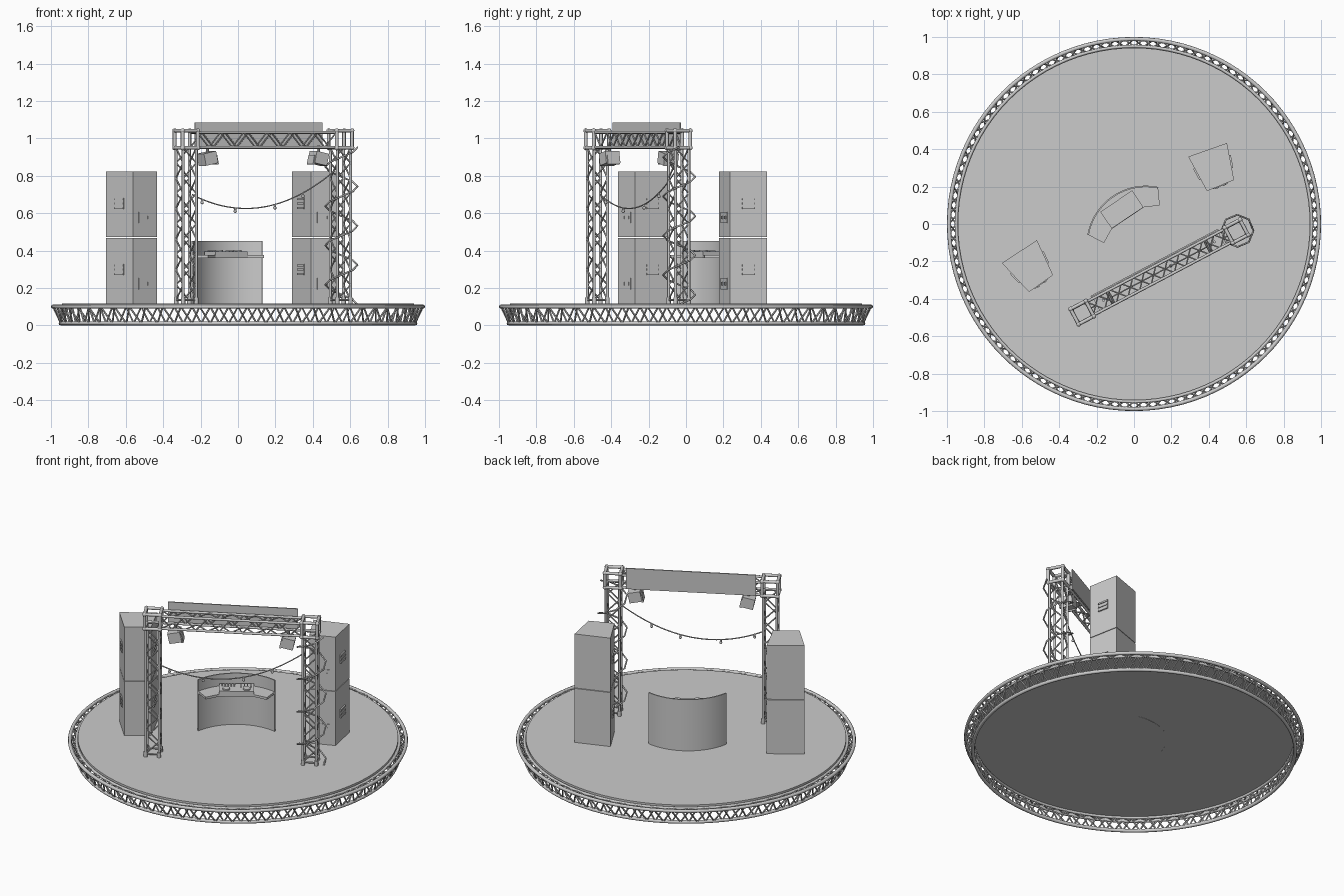
import bpy, bmesh
from math import sin, cos, pi, radians
from mathutils import Vector, Matrix

if "Cube" in bpy.data.objects:
    bpy.data.objects.remove(bpy.data.objects["Cube"])

STAGE = radians(27.8)   # gantry rotation
BOOTH = radians(34)     # booth rotation
DECK = 0.118


def finish(bm, name, smooth=False):
    bmesh.ops.recalc_face_normals(bm, faces=bm.faces)
    me = bpy.data.meshes.new(name)
    bm.to_mesh(me)
    bm.free()
    ob = bpy.data.objects.new(name, me)
    bpy.context.collection.objects.link(ob)
    if smooth:
        bpy.ops.object.select_all(action='DESELECT')
        ob.select_set(True)
        bpy.context.view_layer.objects.active = ob
        bpy.ops.object.shade_smooth_by_angle(angle=radians(50))
    return ob


def local(u, v, z):
    return Vector((u * cos(STAGE) - v * sin(STAGE), u * sin(STAGE) + v * cos(STAGE), z))


def tube(bm, a, b, r, sides=8):
    d = b - a
    m = Matrix.Translation((a + b) / 2) @ d.to_track_quat('Z', 'Y').to_matrix().to_4x4()
    bmesh.ops.create_cone(bm, cap_ends=True, segments=sides, radius1=r, radius2=r,
                          depth=d.length, matrix=m)


def box(bm, centre, size, turn=0.0, tilt=0.0):
    m = (Matrix.Translation(centre) @ Matrix.Rotation(turn, 4, 'Z')
         @ Matrix.Rotation(tilt, 4, 'Y') @ Matrix.Diagonal((*size, 1)))
    return bmesh.ops.create_cube(bm, size=1, matrix=m)['verts']


def prism(bm, pts, z0, z1):
    low = [bm.verts.new((x, y, z0)) for x, y in pts]
    high = [bm.verts.new((x, y, z1)) for x, y in pts]
    bm.faces.new(low)
    bm.faces.new(high)
    n = len(pts)
    for i in range(n):
        j = (i + 1) % n
        bm.faces.new((low[i], low[j], high[j], high[i]))


def lattice(bm, a, b, s, t, n, r):
    """Square truss from a to b; s and t are the half-width vectors."""
    corners = [s + t, t - s, -s - t, s - t]
    for k in range(4):
        c, d = corners[k], corners[(k + 1) % 4]
        tube(bm, a + c, b + c, r)
        for i in range(n):
            p, q = a.lerp(b, i / n), a.lerp(b, (i + 1) / n)
            if i % 2:
                c, d = corners[(k + 1) % 4], corners[k]
            else:
                c, d = corners[k], corners[(k + 1) % 4]
            tube(bm, p + c, q + d, r * 0.55, 6)
        for p in (a, b):
            tube(bm, p + corners[k], p + corners[(k + 1) % 4], r * 0.7, 6)


def cable(name, pts, r):
    cu = bpy.data.curves.new(name, 'CURVE')
    cu.dimensions = '3D'
    cu.bevel_depth, cu.bevel_resolution, cu.use_fill_caps = r, 1, True
    sp = cu.splines.new('POLY')
    sp.points.add(len(pts) - 1)
    for p, co in zip(sp.points, pts):
        p.co = (*co, 1)
    bpy.context.collection.objects.link(bpy.data.objects.new(name, cu))


# round deck
bm = bmesh.new()
prism(bm, [(0.942 * cos(i * pi / 48), 0.942 * sin(i * pi / 48)) for i in range(96)], 0.104, DECK)
finish(bm, "deck", True)

# circular base truss: three ring chords with zigzag bracing
chords = {"outer": (0.989, 0.1, 0.011), "inner": (0.95, 0.1, 0.009), "lower": (0.948, 0.011, 0.011)}
for key, (R, z, r) in chords.items():
    bpy.ops.mesh.primitive_torus_add(major_segments=96, minor_segments=8, major_radius=R,
                                     minor_radius=r, location=(0, 0, z))
    bpy.context.object.name = "base_chord_" + key
    bpy.ops.object.shade_smooth_by_angle(angle=radians(50))
bm = bmesh.new()
N = 60


def on_ring(key, i):
    R, z, _ = chords[key]
    return Vector((R * cos(2 * pi * i / N), R * sin(2 * pi * i / N), z))


for i in range(N):
    for c, d in (("outer", "lower"), ("lower", "inner"), ("inner", "outer")):
        tube(bm, on_ring(c, i), on_ring(d, i + 0.5), 0.005, 6)
        tube(bm, on_ring(d, i + 0.5), on_ring(c, i + 1), 0.005, 6)
finish(bm, "base_bracing", True)

# gantry: two towers with corner blocks, and the beam between them
U, V, Z = local(1, 0, 0), local(0, 1, 0), Vector((0, 0, 1))
H = 0.04
for side, name in ((-1, "left"), (1, "right")):
    foot = local(side * 0.466, -0.29, 0)
    bm = bmesh.new()
    lattice(bm, foot + Z * 0.135, foot + Z * 0.95, U * H, V * H, 10, 0.008)
    for i in (-1, 1):
        for j in (-1, 1):
            tube(bm, foot + U * H * i + V * H * j + Z * DECK, foot + U * H * i + V * H * j + Z * 0.15, 0.012)
    finish(bm, name + "_tower", True)
    bm = bmesh.new()
    mid, k = foot + Z * 0.995, 0.046
    for a, b, c in ((U, V, Z), (V, Z, U), (Z, U, V)):
        for i in (-1, 1):
            for j in (-1, 1):
                off = mid + b * k * i + c * k * j
                tube(bm, off - a * k, off + a * k, 0.01)
    for i in range(8):
        s = [1 if i >> n & 1 else -1 for n in range(3)]
        p = mid + (U * s[0] + V * s[1] + Z * s[2]) * k
        bmesh.ops.create_icosphere(bm, subdivisions=2, radius=0.013, matrix=Matrix.Translation(p))
    finish(bm, name + "_corner_block", True)

    # spotlight hanging next to the tower
    bm = bmesh.new()
    lamp = local(side * 0.335, -0.285, 0.893)
    box(bm, lamp, (0.075, 0.085, 0.065), STAGE, side * radians(12))
    box(bm, lamp - U * side * 0.04 - Z * 0.008, (0.012, 0.07, 0.05), STAGE, side * radians(12))
    tube(bm, lamp, lamp + Z * 0.07, 0.008)
    finish(bm, name + "_spotlight")

bm = bmesh.new()
lattice(bm, local(-0.42, -0.29, 0.992), local(0.42, -0.29, 0.992), V * H, Z * H, 12, 0.008)
finish(bm, "beam", True)

# plain banner board behind the beam
bm = bmesh.new()
box(bm, local(0, -0.236, 1.018), (0.77, 0.008, 0.134), STAGE)
finish(bm, "banner")


# sagging light string with bulbs
def sag(u):
    return local(u, -0.29, 0.625 + 0.7 * (u + 0.105) ** 2)


cable("light_string", [sag(-0.43 + 0.86 * i / 24) for i in range(25)], 0.0035)
bm = bmesh.new()
for u in (-0.37, -0.17, 0.07, 0.24):
    p = sag(u)
    tube(bm, p, p - Z * 0.014, 0.006)
    bmesh.ops.create_uvsphere(bm, u_segments=8, v_segments=6, radius=0.009,
                              matrix=Matrix.Translation(p - Z * 0.018))
finish(bm, "bulbs", True)

# power cable wound round the right tower
mid = local(0.472, -0.29, 0)
cable("wound_cable", [mid + Vector((0.086 * cos(i * pi / 4), 0.086 * sin(i * pi / 4), 0.112 + 0.84 * i / 32))
                      for i in range(33)], 0.005)

# speaker stacks: two wedge cabinets each
stacks = {"left": [(-0.706, -0.209), (-0.519, -0.086), (-0.433, -0.273), (-0.561, -0.364)],
          "right": [(0.29, 0.36), (0.497, 0.433), (0.535, 0.235), (0.39, 0.176)]}
for name, pts in stacks.items():
    cen = sum((Vector(p) for p in pts), Vector((0, 0))) / 4
    for level, z0 in (("lower", DECK), ("upper", 0.4715)):
        bm = bmesh.new()
        prism(bm, pts, z0, z0 + 0.35)
        finish(bm, f"{name}_{level}_speaker")
        fit = bmesh.new()
        for i in (1, 2, 3):
            p, q = Vector(pts[i]), Vector(pts[(i + 1) % 4])
            e = (q - p).normalized()
            n = Vector((e.y, -e.x))
            if n.dot(p - cen) < 0:
                n = -n
            turn, m = Vector((1, 0)).angle_signed(e) * -1, (p + q) / 2

            def plate(along, out, z, w, d, h):
                c = m + e * along + n * out
                box(fit, (c.x, c.y, z0 + z), (w, d, h), turn)

            if i == 2:  # socket panel on the narrow rear
                plate(0, 0.001, 0.105, 0.086, 0.006, 0.06)
                for s in (-0.022, 0.022):
                    plate(s, 0.005, 0.105, 0.018, 0.006, 0.018)
            else:       # grip on each flank
                plate(0, 0.001, 0.18, 0.07, 0.004, 0.058)
                for h in (0.157, 0.18, 0.203):
                    plate(0, 0.004, h, 0.07, 0.008, 0.01)
        finish(fit, f"{name}_{level}_speaker_fittings")

# curved booth
cx, cy = 0.064, -0.113


def at(x, y):
    return (cx + x * cos(BOOTH) - y * sin(BOOTH), cy + x * sin(BOOTH) + y * cos(BOOTH))


def arc(r, half, n=24):
    return [at(r * sin(t), r * cos(t)) for t in (radians(half) * (2 * i / n - 1) for i in range(n + 1))]


bm = bmesh.new()
prism(bm, arc(0.318, 46) + arc(0.31, 46)[::-1], 0.103, 0.45)
finish(bm, "booth_wall", True)
bm = bmesh.new()
prism(bm, arc(0.312, 46) + [at(0.18, 0.135), at(0.104, 0.174), at(-0.104, 0.174), at(-0.18, 0.135)], 0.36, 0.375)
finish(bm, "booth_shelf")

# mixing console with buttons and two dials
bm = bmesh.new()
box(bm, (*at(0, 0.23), 0.384), (0.205, 0.108, 0.022), BOOTH)
for i in range(5):
    for j in range(2):
        box(bm, (*at(-0.085 + i * 0.018, 0.25 + j * 0.018), 0.397), (0.009, 0.009, 0.008), BOOTH)
for i in range(4):
    box(bm, (*at(0.025 + i * 0.02, 0.25), 0.397), (0.006, 0.035, 0.007), BOOTH)
for x in (-0.06, 0.06):
    c = Vector((*at(x, 0.207), 0.395))
    tube(bm, c, c + Z * 0.008, 0.022, 20)
finish(bm, "mixing_console")
